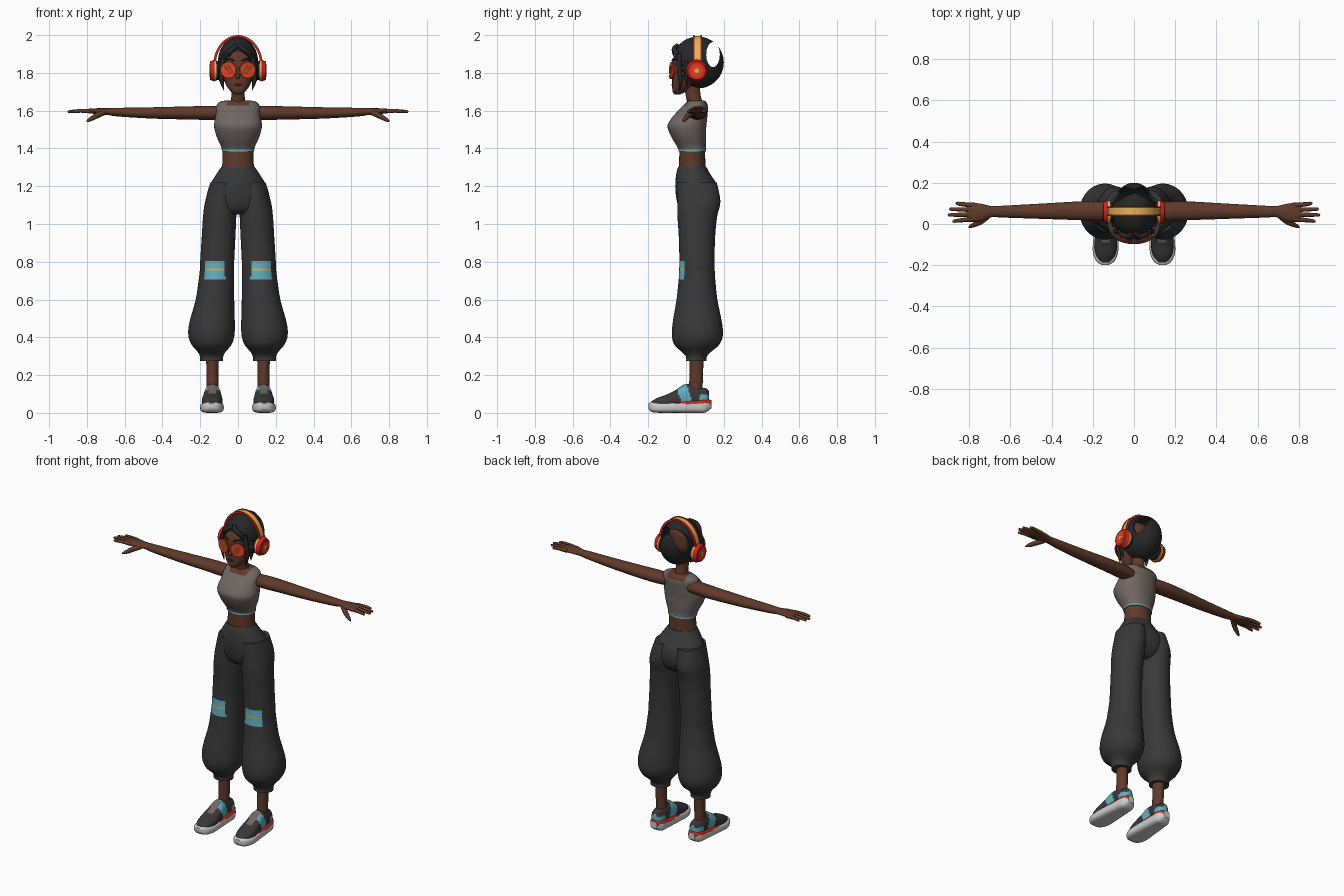
import bpy, bmesh, math
from mathutils import Matrix, Vector

cube = bpy.data.objects.get("Cube")
if cube:
    bpy.data.objects.remove(cube)


def material(name, rgb):
    m = bpy.data.materials.new(name)
    m.use_nodes = True
    m.diffuse_color = (*rgb, 1)
    bsdf = next(n for n in m.node_tree.nodes if n.type == 'BSDF_PRINCIPLED')
    bsdf.inputs["Base Color"].default_value = (*rgb, 1)
    return m


skin = material("brown_skin", (.115, .042, .023))
hair = material("black_hair", (.02, .02, .021))
cloth = material("charcoal_cloth", (.04, .04, .041))
shirt = material("warm_grey", (.165, .135, .125))
teal = material("teal", (.12, .43, .52))
red = material("red", (.6, .02, .014))
lens_red = material("orange_red", (.75, .055, .018))
yellow = material("yellow", (.79, .45, .1))
pale = material("pale_grey", (.6, .6, .6))
lip = material("dark_lip", (.07, .018, .014))
parts = []


def finish(name, bm, mats, mirror=False, rule=None):
    """Turn a bmesh into an object, colouring faces by an optional rule."""
    bmesh.ops.recalc_face_normals(bm, faces=bm.faces)
    if rule:
        for f in bm.faces:
            f.material_index = rule(f.calc_center_median(), f.normal)
    me = bpy.data.meshes.new(name)
    bm.to_mesh(me)
    bm.free()
    for m in mats:
        me.materials.append(m)
    ob = bpy.data.objects.new(name, me)
    bpy.context.collection.objects.link(ob)
    if mirror:
        ob.modifiers.new("Mirror", 'MIRROR').use_mirror_merge = False
    parts.append(ob)
    return ob


def resample(rows, steps):
    """Catmull-Rom interpolation through the given rows of numbers."""
    rows = [Vector(r) for r in rows]
    out = []
    for i in range(len(rows) - 1):
        a, b, c, d = rows[max(i - 1, 0)], rows[i], rows[i + 1], rows[min(i + 2, len(rows) - 1)]
        for k in range(steps):
            t = k / steps
            out.append(b + (c - a) * (t / 2) + (a * 2 - b * 5 + c * 4 - d) * (t * t / 2)
                       + (b * 3 - a - c * 3 + d) * (t ** 3 / 2))
    return out + [rows[-1]]


def loft(name, rings, mats, axis='z', n=32, power=2, rule=None, mirror=False, steps=4):
    """Rings are (position on axis, two centre values, two radii)."""
    bm = bmesh.new()
    loops = []
    for t, a, b, ra, rb in resample(rings, steps):
        loop = []
        for i in range(n):
            c, s = math.cos(math.tau * i / n), math.sin(math.tau * i / n)
            u = a + ra * math.copysign(abs(c) ** (2 / power), c)
            v = b + rb * math.copysign(abs(s) ** (2 / power), s)
            loop.append(bm.verts.new({'x': (t, u, v), 'y': (u, t, v), 'z': (u, v, t)}[axis]))
        loops.append(loop)
    for p, q in zip(loops, loops[1:]):
        for i in range(n):
            j = (i + 1) % n
            bm.faces.new((p[i], p[j], q[j], q[i]))
    bm.faces.new(loops[0])
    bm.faces.new(loops[-1])
    return finish(name, bm, mats, mirror, rule)


def ball(name, loc, size, mat, mirror=False, seg=32):
    bm = bmesh.new()
    bmesh.ops.create_uvsphere(bm, u_segments=seg, v_segments=seg // 2, radius=1,
                              matrix=Matrix.Translation(loc) @ Matrix.Diagonal((*size, 1)))
    return finish(name, bm, [mat], mirror)


def disc(name, loc, rot, r, depth, mat, mirror=False, r2=None, scale=(1, 1, 1)):
    bm = bmesh.new()
    m = Matrix.Translation(loc) @ Matrix.Rotation(rot[1], 4, 'Z') @ Matrix.Rotation(math.pi / 2, 4, rot[0])
    bmesh.ops.create_cone(bm, cap_ends=True, segments=32, radius1=r, radius2=r2 or r, depth=depth,
                          matrix=m @ Matrix.Diagonal((*scale, 1)))
    return finish(name, bm, [mat], mirror)


def tube(name, points, radii, mat, mirror=False):
    """Round tapered strand through points."""
    path = resample([(*p, r) for p, r in zip(points, radii)], 5)
    bm = bmesh.new()
    loops = []
    for i, p in enumerate(path):
        d = (path[min(i + 1, len(path) - 1)] - path[max(i - 1, 0)]).xyz
        q = d.to_track_quat('Z', 'Y')
        loops.append([bm.verts.new(p.xyz + q @ Vector((math.cos(k * math.tau / 10), math.sin(k * math.tau / 10), 0)) * p.w)
                      for k in range(10)])
    for a, b in zip(loops, loops[1:]):
        for k in range(10):
            bm.faces.new((a[k], a[(k + 1) % 10], b[(k + 1) % 10], b[k]))
    bm.faces.new(loops[0])
    bm.faces.new(loops[-1])
    return finish(name, bm, [mat], mirror)


def band(name, y0, y1, lift, mat):
    """Flat arched strap over the head."""
    bm = bmesh.new()
    rows = []
    for i in range(41):
        a = math.pi * i / 40
        c, s = math.cos(a), math.sin(a)
        rows.append([bm.verts.new(((.127 + o) * c, y, 1.84 + (.156 + o) * s))
                     for o, y in ((lift, y0), (lift, y1), (-.009, y1), (-.009, y0))])
    for p, q in zip(rows, rows[1:]):
        for k in range(4):
            bm.faces.new((p[k], p[(k + 1) % 4], q[(k + 1) % 4], q[k]))
    finish(name, bm, [mat])


# Head and face
loft("head", [(1.686, 0, -.045, .014, .014), (1.7, 0, -.037, .036, .034), (1.73, 0, -.02, .06, .053),
              (1.77, 0, -.003, .075, .07), (1.82, 0, .012, .083, .086), (1.87, 0, .016, .085, .086),
              (1.92, 0, .025, .078, .07), (1.955, 0, .03, .045, .04)], [skin], power=2.2)
loft("neck", [(1.6, 0, .052, .045, .042), (1.65, 0, .045, .038, .04), (1.7, 0, .035, .035, .04),
              (1.78, 0, .035, .04, .045)], [skin])
ball("nose", (0, -.078, 1.782), (.011, .012, .015), skin, seg=16)
ball("mouth", (0, -.068, 1.737), (.021, .01, .007), lip, seg=16)
tube("eyebrow", [(.018, -.074, 1.862), (.045, -.066, 1.873), (.068, -.045, 1.864)], [.003, .005, .002], hair, True)

# Hair shell with face opening and a large side opening
shell = ball("hair_shell", (0, .063, 1.855), (.107, .137, .137), hair, seg=48)
shell.modifiers.new("Solidify", 'SOLIDIFY').thickness = .012
cutters = [disc("face_cutter", (0, -.1, 1.79), ('X', 0), 1, .2, hair, scale=(.074, .125, 1)),
           disc("side_cutter", (0, .143, 1.897), ('Y', 0), 1, .6, hair, scale=(.066, .036, 1))]
for c in cutters:
    c.hide_render = True
    b = shell.modifiers.new("Cut", 'BOOLEAN')
    b.operation, b.object, b.solver = 'DIFFERENCE', c, 'EXACT'
bpy.context.view_layer.objects.active = shell
for name in [m.name for m in shell.modifiers]:
    bpy.ops.object.modifier_apply(modifier=name)
for c in cutters:
    parts.remove(c)
    bpy.data.objects.remove(c)
tube("side_lock", [(.07, -.035, 1.9), (.085, -.036, 1.83), (.086, -.03, 1.76), (.074, -.034, 1.705)],
     [.012, .014, .011, .001], hair, True)
tube("rear_lock", [(.09, .0, 1.86), (.094, .0, 1.79), (.086, .005, 1.73)], [.014, .014, .002], hair, True)
tube("fringe", [(.005, -.045, 1.945), (.03, -.062, 1.925), (.06, -.05, 1.9), (.078, -.035, 1.86)],
     [.012, .014, .013, .003], hair, True)
tube("stray_fringe", [(-.01, -.045, 1.945), (-.03, -.064, 1.925), (-.045, -.066, 1.885)], [.01, .012, .001], hair)

# Glasses
tilt = .3
disc("lens", (.05, -.075, 1.815), ('X', tilt), .041, .006, lens_red, True)
disc("lens_rim", (.05, -.0735, 1.815), ('X', tilt), .0435, .005, red, True)
for dx in (-.012, .008):
    tube("lens_glint", [(.05 + dx - .012, -.082 + dx * .3, 1.795), (.05 + dx + .012, -.074 + dx * .3, 1.84)],
         [.003, .003], yellow, True)
tube("bridge", [(-.014, -.085, 1.822), (0, -.088, 1.827), (.014, -.085, 1.822)], [.003] * 3, yellow)
tube("temple", [(.09, -.06, 1.825), (.094, -.02, 1.825), (.098, .05, 1.825)], [.003] * 3, yellow, True)

# Headphones
band("headband", .043, .08, 0, yellow)
band("headband_front_trim", .038, .045, .004, red)
band("headband_back_trim", .078, .085, .004, red)
disc("ear_cushion", (.107, .057, 1.812), ('Y', 0), .05, .022, hair, True)
disc("cup_ring", (.12, .057, 1.812), ('Y', 0), .056, .012, yellow, True)
disc("ear_cup", (.137, .057, 1.812), ('Y', 0), .058, .024, red, True, r2=.048)
disc("cup_recess", (.1485, .057, 1.812), ('Y', 0), .034, .004, lens_red, True)
disc("cup_centre", (.15, .057, 1.812), ('Y', 0), .012, .004, yellow, True)

# Torso
loft("waist", [(1.27, 0, .033, .088, .07), (1.34, 0, .033, .082, .069), (1.41, 0, .033, .083, .068)], [skin])


def tank_rule(c, n):
    if c.z < 1.395:
        return 1
    return 2 if c.z > 1.63 and abs(c.x) < .062 else 0


loft("cropped_top", [(1.385, 0, .033, .086, .073), (1.395, 0, .033, .086, .073), (1.42, 0, .026, .094, .079),
                     (1.46, 0, .015, .112, .092), (1.51, 0, .005, .126, .102), (1.54, 0, .01, .125, .1),
                     (1.58, 0, .027, .117, .087), (1.62, 0, .047, .116, .069), (1.645, 0, .055, .1, .052),
                     (1.655, 0, .055, .06, .04)], [shirt, teal, skin], n=48, power=2.2, rule=tank_rule)

# Arms and hands
loft("arm", [(.08, .06, 1.588, .04, .034), (.15, .061, 1.588, .047, .037), (.25, .064, 1.588, .046, .035),
             (.45, .062, 1.588, .037, .03), (.63, .06, 1.592, .029, .023), (.69, .06, 1.595, .027, .018),
             (.74, .056, 1.597, .042, .016), (.78, .056, 1.598, .046, .013), (.81, .057, 1.598, .041, .009)],
     [skin], axis='x', n=24, mirror=True)
for y, tip_x, tip_y in ((.091, .865, .1), (.069, .895, .072), (.046, .9, .044), (.024, .88, .014)):
    tube("finger", [(.77, y, 1.597), (.83, (y + tip_y) / 2, 1.599), (tip_x - .008, tip_y, 1.595), (tip_x, tip_y, 1.594)],
         [.012, .0105, .008, .003], skin, True)
tube("thumb", [(.71, .04, 1.592), (.745, .012, 1.575), (.785, -.008, 1.552), (.802, -.016, 1.544)],
     [.016, .015, .01, .003], skin, True)

# Trousers with knee patches
loft("trouser_hips", [(1.305, 0, .033, .086, .073), (1.27, 0, .037, .11, .088), (1.2, 0, .055, .152, .112),
                      (1.13, 0, .062, .168, .112), (1.08, 0, .06, .155, .095), (1.05, 0, .058, .09, .06)], [cloth])


def patch_rule(c, n):
    if not (.704 < c.z < .806 and c.x > .068 and c.y < -.008):
        return 0
    return 2 if .755 < c.z < .765 else 1


loft("trouser_leg", [(1.22, .078, .058, .068, .105), (1.12, .09, .068, .084, .114), (1.04, .097, .06, .088, .105),
                     (.93, .103, .058, .089, .096), (.805, .11, .058, .09, .093), (.765, .111, .058, .091, .094),
                     (.755, .111, .058, .091, .094), (.705, .114, .058, .094, .097), (.6, .122, .058, .102, .108),
                     (.48, .137, .06, .12, .13), (.41, .141, .06, .122, .135), (.36, .14, .057, .105, .118),
                     (.325, .14, .055, .075, .08), (.3, .14, .055, .062, .056), (.275, .14, .055, .06, .054)],
     [cloth, teal, yellow], n=56, rule=patch_rule, mirror=True)
loft("ankle", [(.32, .136, .055, .037, .037), (.22, .135, .055, .031, .036), (.1, .135, .05, .032, .036)],
     [skin], mirror=True)


# Shoes
def sole_rule(c, n):
    return 1 if c.z > .048 and c.y > -.06 else 0


def upper_rule(c, n):
    if n.z > .35 and abs(c.x - .136) < .022 and -.09 < c.y < .0:
        return 2
    if c.z > .06 and abs(c.y + .005 + .35 * (c.z - .09)) < .03:
        return 1
    return 1 if c.y > .07 and c.z < .095 else 0


loft("sole", [(-.199, .14, .036, .016, .014), (-.18, .139, .031, .044, .026), (-.13, .138, .028, .062, .028),
              (-.04, .136, .031, .058, .031), (.05, .134, .035, .051, .035), (.1, .133, .038, .045, .037),
              (.134, .133, .046, .022, .022)], [pale, red], axis='y', power=3.2, rule=sole_rule, mirror=True, steps=5)
loft("shoe_upper", [(-.186, .139, .045, .022, .014), (-.15, .138, .052, .046, .028), (-.1, .137, .06, .055, .038),
                    (-.05, .136, .072, .051, .052), (-.01, .135, .082, .046, .068), (.03, .135, .085, .042, .065),
                    (.08, .134, .08, .04, .055), (.11, .133, .078, .032, .05), (.122, .133, .078, .014, .035)],
     [cloth, teal, shirt], axis='y', n=40, power=2.3, rule=upper_rule, mirror=True, steps=5)

# Smooth shading with sharp edges kept
bpy.ops.object.select_all(action='DESELECT')
for ob in parts:
    ob.select_set(True)
bpy.context.view_layer.objects.active = parts[0]
bpy.ops.object.shade_smooth_by_angle(angle=math.radians(40))
